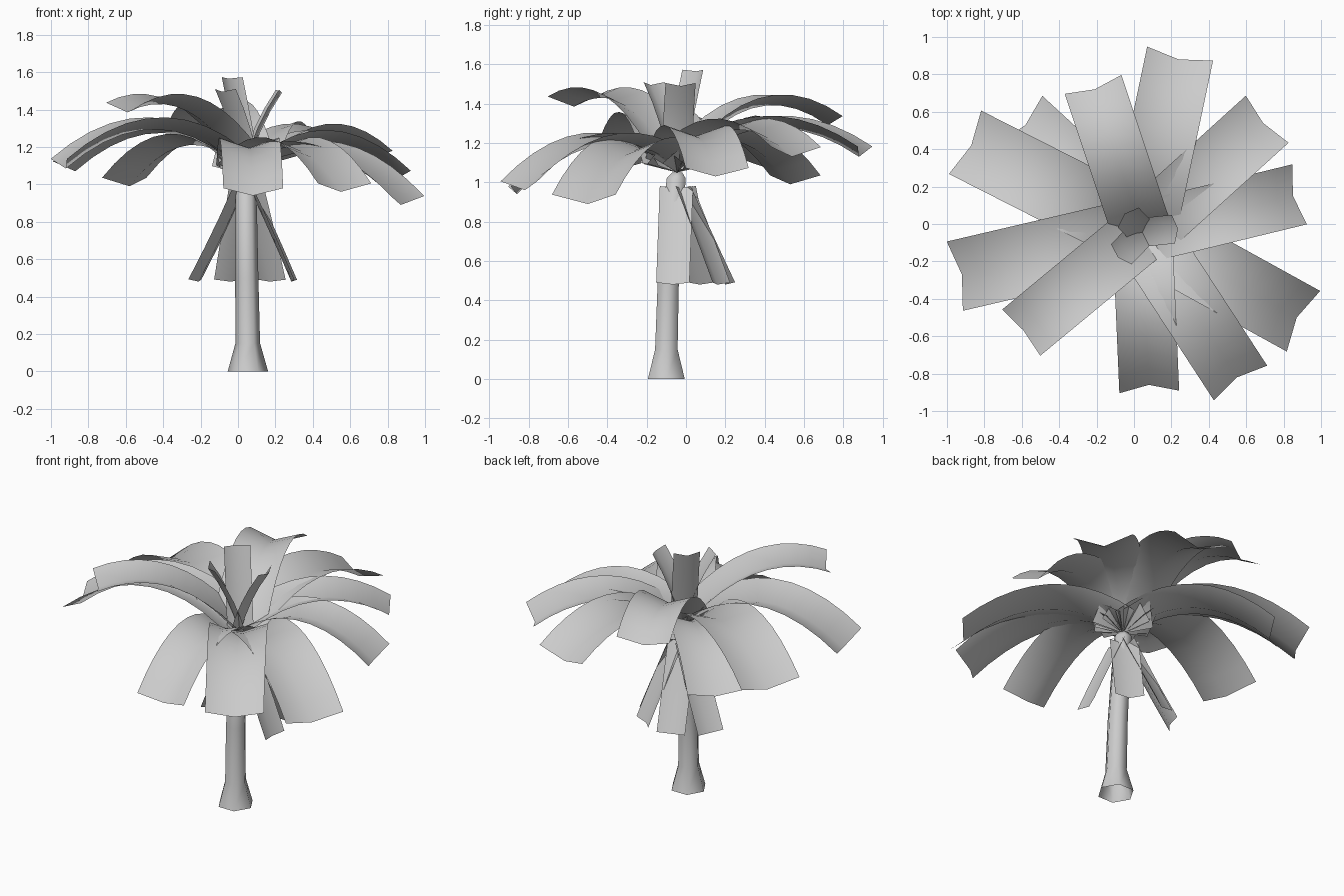
import bpy, bmesh
from math import cos, sin, pi
from mathutils import Vector

if "Cube" in bpy.data.objects:
    bpy.data.objects.remove(bpy.data.objects["Cube"])

CROWN = Vector((0.045, -0.045, 0))


def finish(name, bm, angle=60):
    bmesh.ops.recalc_face_normals(bm, faces=bm.faces)
    me = bpy.data.meshes.new(name)
    bm.to_mesh(me)
    bm.free()
    ob = bpy.data.objects.new(name, me)
    bpy.context.collection.objects.link(ob)
    bpy.ops.object.select_all(action='DESELECT')
    ob.select_set(True)
    bpy.context.view_layer.objects.active = ob
    bpy.ops.object.shade_smooth_by_angle(angle=angle * pi / 180)
    return ob


def bezier(a, b, c, n):
    return [a * (1 - t) ** 2 + b * 2 * t * (1 - t) + c * t * t
            for t in (i / n for i in range(n + 1))]


def strip(name, heading, path, width, fold):
    """Leaf with a gutter fold; path holds (radius, z) points of the midrib."""
    out = Vector((heading.x, heading.y, 0)).normalized()
    side = Vector((-out.y, out.x, 0)) * width
    bm = bmesh.new()
    rows = []
    for i, p in enumerate(path):
        d = (path[min(i + 1, len(path) - 1)] - path[max(i - 1, 0)]).normalized()
        normal = Vector((0, 0, d.x)) - out * d.y
        mid = CROWN + out * p.x + Vector((0, 0, p.y))
        lift = normal * fold * width
        rows.append([bm.verts.new(v) for v in
                     (mid - side + lift, mid, mid + side + lift)])
    for a, b in zip(rows, rows[1:]):
        for k in (0, 1):
            bm.faces.new((a[k], b[k], b[k + 1], a[k + 1]))
    return finish(name, bm)


# Leaning six-sided trunk with flared foot, open below: x, y, z, radius
bm = bmesh.new()
rings = []
for x, y, z, r in ((.053, -.10, 0, .108), (.052, -.1, .15, .066),
                   (.047, -.09, .5, .062), (.042, -.05, 1.02, .056),
                   (.042, -.045, 1.05, .03)):
    rings.append([bm.verts.new((x + r * cos(k * pi / 3), y + r * sin(k * pi / 3), z))
                  for k in range(6)])
for a, b in zip(rings, rings[1:]):
    for k in range(6):
        j = (k + 1) % 6
        bm.faces.new((a[k], a[j], b[j], b[k]))
bm.faces.new(rings[-1])
finish("trunk", bm, 65)

# Arching fronds: midrib tip position, height of arch control, half width
fronds = [(.24, .88, 1.13, 1.46, .18), (.69, .54, 1.13, 1.44, .17),
          (.85, .15, 1.03, 1.43, .165), (.87, -.50, .89, 1.35, .185),
          (.55, -.82, .96, 1.38, .17), (.08, -.86, .94, 1.39, .16),
          (-.59, -.57, 1.385, 1.56, .16), (-.92, -.27, 1.085, 1.52, .19),
          (-.87, .42, 1.07, 1.49, .19), (-.58, .53, .99, 1.40, .175),
          (-.21, .72, 1.29, 1.58, .16)]
for i, (x, y, z, arch, w) in enumerate(fronds):
    head = Vector((x, y, 0)) - CROWN
    r = head.length
    path = bezier(Vector((.0, 1.05)), Vector((.48 * r, arch)), Vector((r, z)), 10)
    strip(f"frond_{i + 1}", head, path, w, .34)

# Young upright leaves in the centre
for i, (x, y, z) in enumerate(((-.05, .055, 1.565), (.235, -.025, 1.49), (-.085, -.18, 1.495))):
    head = Vector((x, y, 0)) - CROWN
    path = bezier(Vector((.0, 1.06)), Vector((.06, 1.3)),
                  Vector((head.length, z)), 4)
    strip(f"young_leaf_{i + 1}", head, path, .077, .38)

# Dead leaves hanging against the trunk
for i, (x, y) in enumerate(((.285, -.065), (.17, .16), (-.04, .2), (-.21, .07))):
    head = Vector((x, y, 0)) - CROWN
    path = bezier(Vector((.02, .97)), Vector((.13, .74)),
                  Vector((head.length, .48)), 3)
    strip(f"dead_leaf_{i + 1}", head, path, .085, .3)
